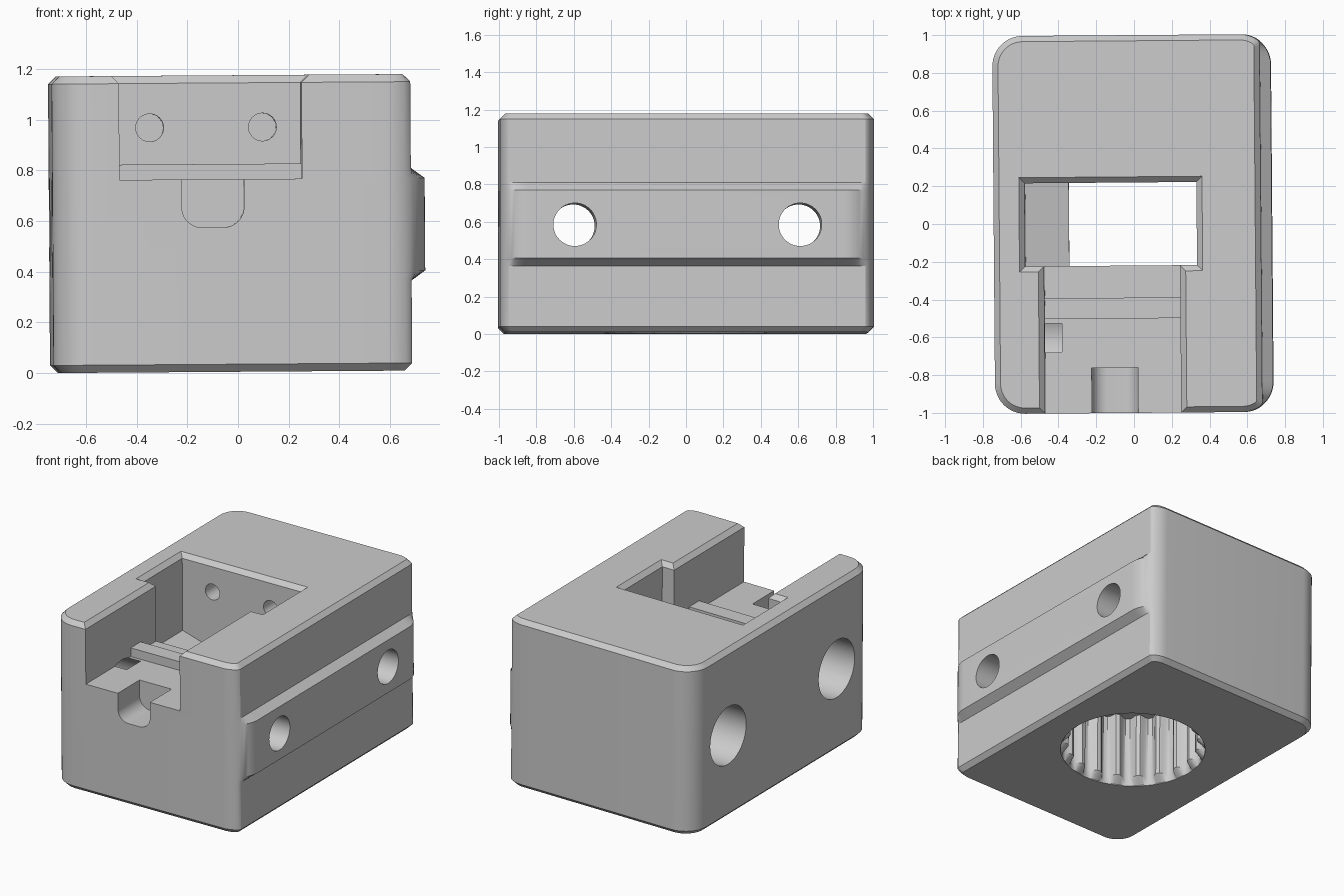
import bpy, bmesh, math
from mathutils import Vector

if "Cube" in bpy.data.objects:
    bpy.data.objects.remove(bpy.data.objects["Cube"])

grey = bpy.data.materials.new("plain grey")
grey.use_nodes = True
grey.diffuse_color = (0.6, 0.6, 0.6, 1)
grey.node_tree.nodes["Principled BSDF"].inputs["Base Color"].default_value = grey.diffuse_color


def loft(name, rings):
    """Closed solid through rings that have equal point counts."""
    bm = bmesh.new()
    loops = [[bm.verts.new(p) for p in ring] for ring in rings]
    n = len(loops[0])
    for a, b in zip(loops, loops[1:]):
        for i in range(n):
            j = (i + 1) % n
            bm.faces.new((a[i], a[j], b[j], b[i]))
    bm.faces.new(loops[0][::-1])
    bm.faces.new(loops[-1])
    bmesh.ops.recalc_face_normals(bm, faces=bm.faces)
    mesh = bpy.data.meshes.new(name)
    bm.to_mesh(mesh)
    bm.free()
    mesh.materials.append(grey)
    obj = bpy.data.objects.new(name, mesh)
    bpy.context.collection.objects.link(obj)
    return obj


def rounded(x0, x1, y0, y1, r, seg=12):
    pts = []
    for k, (cx, cy) in enumerate([(x1 - r, y1 - r), (x0 + r, y1 - r),
                                  (x0 + r, y0 + r), (x1 - r, y0 + r)]):
        for i in range(seg + 1):
            a = (k + i / seg) * math.pi / 2
            pts.append((cx + r * math.cos(a), cy + r * math.sin(a)))
    return pts


def rect(x0, x1, y0, y1, z, grow=0):
    return [(x0 - grow, y0 - grow, z), (x1 + grow, y0 - grow, z),
            (x1 + grow, y1 + grow, z), (x0 - grow, y1 + grow, z)]


def circle(axis, a, b, at, r, n=48):
    """Ring of radius r across the x or y axis, centred on (a, b)."""
    ring = []
    for i in range(n):
        t = 2 * math.pi * i / n
        u, v = a + r * math.cos(t), b + r * math.sin(t)
        ring.append((at, u, v) if axis == "x" else (u, at, v))
    return ring


# Block outline: rounded corners, trimmed on one side above and below the rail
TOP, EDGE, SIDE, RAIL = 1.17, 0.03, 0.68, 0.735


def level(z, inset, limit):
    pts = rounded(-RAIL + inset, RAIL - inset, -1 + inset, 1 - inset, 0.16 - inset)
    return [(min(x, limit - inset), y, z) for x, y in pts]


body = loft("housing", [
    level(0, EDGE, SIDE), level(EDGE, 0, SIDE), level(0.355, 0, SIDE),
    level(0.395, 0, RAIL), level(0.76, 0, RAIL), level(0.8, 0, SIDE),
    level(TOP - EDGE, 0, SIDE), level(TOP, EDGE, SIDE)])

cutters = []


def flared_pocket(name, x0, x1, y0, y1, floor):
    """Pocket with a chamfered mouth in the top face."""
    cutters.append(loft(name, [
        rect(x0, x1, y0, y1, floor), rect(x0, x1, y0, y1, TOP - EDGE),
        rect(x0, x1, y0, y1, TOP + EDGE, 2 * EDGE)]))


# Front channel and the deeper window behind it
flared_pocket("channel_cutter", -0.47, 0.25, -1.2, -0.1, 0.76)
flared_pocket("window_cutter", -0.57, 0.34, -0.22, 0.22, 0.64)

# Sloping ledge in the window, and the opening down to the bore
ledge = [(-0.57, 0.64), (-0.34, 0.57), (0.34, 0.57), (0.34, 0.7), (-0.57, 0.7)]
cutters.append(loft("ledge_cutter", [[(x, y, z) for x, z in ledge] for y in (-0.22, 0.22)]))
cutters.append(loft("opening_cutter", [rect(-0.34, 0.34, -0.22, 0.22, z) for z in (0.4, 0.66)]))

# Front notch with rounded bottom corners
notch = rounded(-0.225, 0.02, 0.57, 0.95, 0.08)
cutters.append(loft("notch_cutter", [[(x, y, z) for x, z in notch] for y in (-1.1, -0.76)]))

# Cross holes with counterbores, and the two small screw holes
for y in (-0.6, 0.605):
    cutters.append(loft("cross_hole_cutter", [circle("x", y, 0.575, x, 0.115) for x in (-0.9, 0.9)]))
    cutters.append(loft("counterbore_cutter", [circle("x", y, 0.575, x, 0.2) for x in (-0.9, -0.38)]))
for x in (-0.34, 0.105):
    cutters.append(loft("screw_hole_cutter", [circle("y", x, 0.965, y, 0.055, 24) for y in (0.15, 0.5)]))


# Fluted bore in the underside with a lead-in chamfer
def flutes(z, depth, teeth=20, steps=10):
    ring = []
    for i in range(teeth * steps):
        t = 2 * math.pi * i / (teeth * steps)
        wave = max(-1, min(1, 1.6 * math.cos(teeth * t)))
        r = 0.467 - depth * (1 - wave) / 2
        ring.append((0.01 + r * math.cos(t), r * math.sin(t), z))
    return ring


cutters.append(loft("bore_cutter", [flutes(-0.05, 0), flutes(0.005, 0),
                                    flutes(0.05, 0.05), flutes(0.5, 0.05)]))

# Apply all cuts
for c in cutters:
    mod = body.modifiers.new(c.name, "BOOLEAN")
    mod.operation = "DIFFERENCE"
    mod.solver = "EXACT"
    mod.object = c
bpy.context.view_layer.update()
graph = bpy.context.evaluated_depsgraph_get()
mesh = bpy.data.meshes.new_from_object(body.evaluated_get(graph))
body.modifiers.clear()
body.data = mesh
for c in cutters:
    bpy.data.objects.remove(c)

# Low ridge across the channel floor
ridge = loft("channel_ridge", [rect(-0.475, 0.255, -0.5, -0.39, z) for z in (0.75, 0.82)])

# Shading and the slight lean of the whole part
bpy.ops.object.select_all(action="DESELECT")
for obj in (body, ridge):
    obj.rotation_euler = (0, -0.007, 0.008)
    obj.location = Vector((0, 0, 0.005))
    obj.select_set(True)
bpy.context.view_layer.objects.active = body
bpy.ops.object.shade_smooth_by_angle(angle=math.radians(28))
